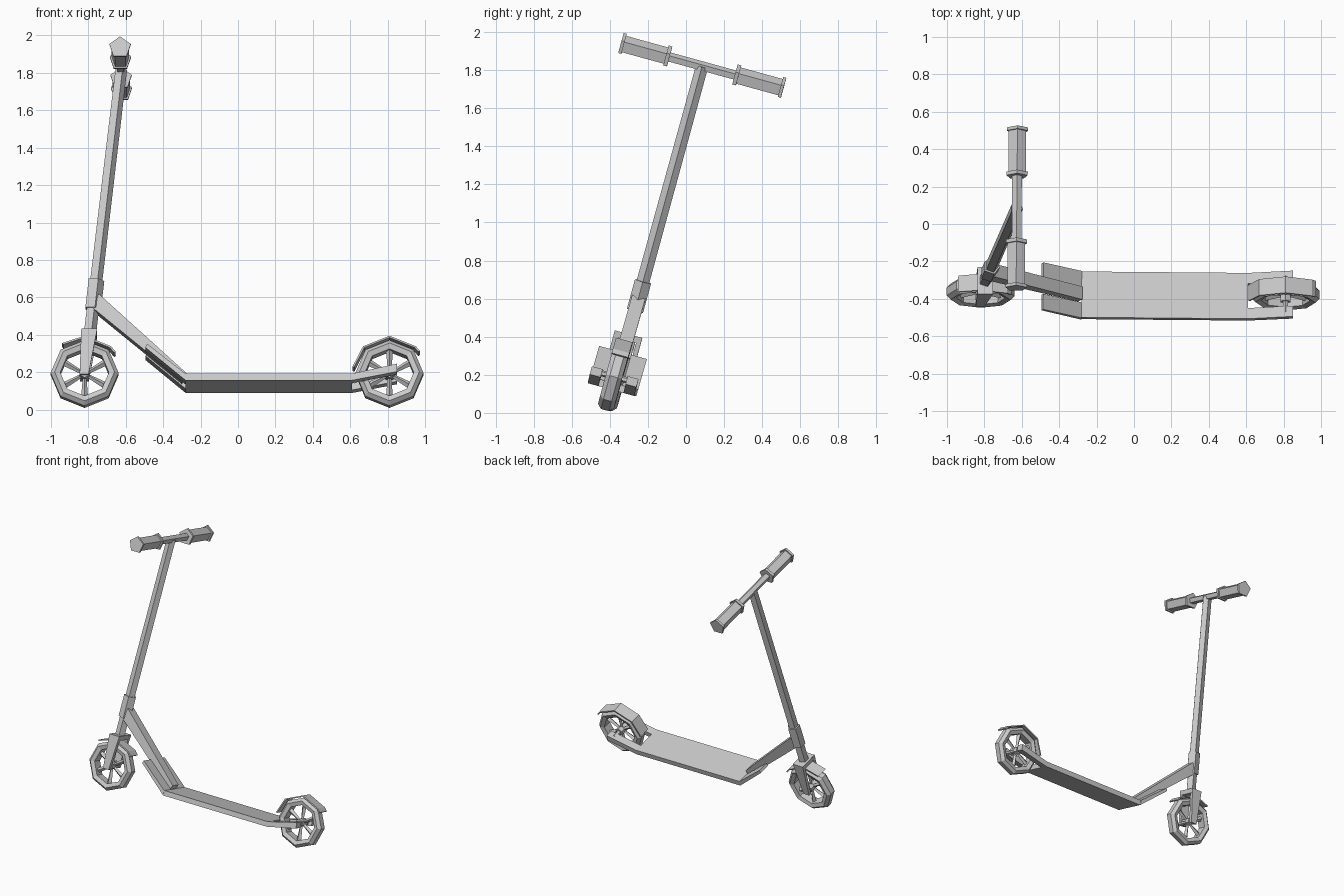
import bpy, bmesh, math
from mathutils import Matrix, Vector

cube = bpy.data.objects.get("Cube")
if cube:
    bpy.data.objects.remove(cube, do_unlink=True)

grey = bpy.data.materials.new("light_grey")
grey.use_nodes = True
COLOUR = (0.6, 0.6, 0.6, 1)
grey.diffuse_color = COLOUR
grey.node_tree.nodes["Principled BSDF"].inputs["Base Color"].default_value = COLOUR

# The whole scooter leans over sideways, with its origin on the axle line
LEAN = (Matrix.Translation((0, -0.37, 0.19)) @ Matrix.Rotation(math.radians(-0.5), 4, 'Z')
        @ Matrix.Rotation(math.radians(-15.4), 4, 'X'))


def finish(name, bm):
    bmesh.ops.recalc_face_normals(bm, faces=bm.faces)
    mesh = bpy.data.meshes.new(name)
    bm.to_mesh(mesh)
    bm.free()
    mesh.materials.append(grey)
    obj = bpy.data.objects.new(name, mesh)
    obj.matrix_world = LEAN
    bpy.context.collection.objects.link(obj)
    return obj


def rod(name, a, b, r1, r2=None, sides=5, turn=0):
    """Straight prism or taper from a to b."""
    a, b = Vector(a), Vector(b)
    d = b - a
    side = Vector((0, 0, 1)) if abs(d.normalized().z) < 0.7 else Vector((1, 0, 0))
    u = (side - d * side.dot(d) / d.length_squared).normalized()
    w = d.normalized().cross(u)
    bm = bmesh.new()
    rings = []
    for centre, r in ((a, r1), (b, r1 if r2 is None else r2)):
        ring = []
        for i in range(sides):
            t = math.tau * i / sides + turn
            ring.append(bm.verts.new(centre + r * (u * math.cos(t) + w * math.sin(t))))
        rings.append(ring)
        bm.faces.new(ring)
    for i in range(sides):
        j = (i + 1) % sides
        bm.faces.new((rings[0][i], rings[0][j], rings[1][j], rings[1][i]))
    return finish(name, bm)


def plate(name, profile, y0, y1):
    """Side profile (x, z) extruded across the width."""
    bm = bmesh.new()
    face = bm.faces.new([bm.verts.new((x, y0, z)) for x, z in profile])
    out = bmesh.ops.extrude_face_region(bm, geom=[face])
    for v in out["geom"]:
        if isinstance(v, bmesh.types.BMVert):
            v.co.y = y1
    return finish(name, bm)


def wheel(name, cx):
    # Eight-sided tyre with a chamfered cross-section of (radius, offset)
    section = [(0.182, -0.022), (0.182, 0.022), (0.16, 0.044),
               (0.13, 0.034), (0.13, -0.034), (0.16, -0.044)]
    bm = bmesh.new()
    rings = []
    for i in range(8):
        t = math.tau * i / 8
        rings.append([bm.verts.new((cx + r * math.cos(t), y, r * math.sin(t)))
                      for r, y in section])
    n = len(section)
    for i in range(8):
        for k in range(n):
            a, b = rings[i], rings[(i + 1) % 8]
            bm.faces.new((a[k], a[(k + 1) % n], b[(k + 1) % n], b[k]))
    finish(name + "_tyre", bm)
    rod(name + "_hub", (cx, -0.04, 0), (cx, 0.04, 0), 0.03, sides=6)
    for i in range(6):
        t = math.tau * (i + 0.5) / 6
        c, s = math.cos(t), math.sin(t)
        rod(name + "_spoke", (cx + 0.02 * c, 0, 0.02 * s), (cx + 0.135 * c, 0, 0.135 * s),
            0.01, 0.019, sides=4)


def fender(name, cx, angles, half):
    # Thin bent strip over the wheel
    outline = []
    for r, order in ((0.2, angles), (0.19, angles[::-1])):
        outline += [(cx + r * math.cos(math.radians(t)), r * math.sin(math.radians(t)))
                    for t in order]
    plate(name, outline, -half, half)


FRONT, REAR = -0.82, 0.81


def steer(z, y=0):
    """Point on the raked steering axis."""
    return Vector((FRONT + 0.112 * z, y, z))


# Wheels, axles and mudguards
wheel("front", FRONT)
wheel("rear", REAR)
fender("front_mudguard", FRONT, [127, 90, 45, 34], 0.045)
fender("rear_mudguard", REAR, [172, 135, 90, 45, 36], 0.045)
rod("front_axle", (FRONT, -0.06, 0), (FRONT, 0.06, 0), 0.016, sides=6)
rod("rear_axle", (REAR, -0.1, 0), (REAR, 0.1, 0), 0.016, sides=6)

# Fork
for side in (-1, 1):
    plate("fork_blade", [(FRONT - 0.026, -0.02), (FRONT + 0.022, -0.02),
                         (FRONT + 0.066, 0.225), (FRONT - 0.018, 0.225)],
          side * 0.05, side * 0.075)
plate("fork_crown", [(FRONT - 0.016, 0.198), (FRONT + 0.062, 0.198),
                     (FRONT + 0.066, 0.232), (FRONT - 0.018, 0.232)], -0.075, 0.075)

# Steering column and head tube
rod("steering_column", steer(0.21), steer(1.69), 0.036, 0.034)
rod("head_tube", steer(0.36), steer(0.52), 0.046)

# Handlebar with flanged grips
TOP = steer(1.69)


def bar(name, y0, y1, r):
    rod(name, TOP + Vector((0, y0, 0)), TOP + Vector((0, y1, 0)), r)


bar("handlebar", -0.43, 0.43, 0.027)
for side in (-1, 1):
    bar("grip", side * 0.19, side * 0.435, 0.049)
    bar("grip_inner_flange", side * 0.178, side * 0.198, 0.06)
    bar("grip_outer_flange", side * 0.426, side * 0.443, 0.06)

# Neck beam from the head tube down to the deck
plate("neck", [(-0.775, 0.355), (-0.745, 0.435), (-0.275, -0.005),
               (-0.3, -0.045)], -0.036, 0.036)

# Deck with split raised nose and rear arms
plate("deck", [(-0.28, -0.07), (0.61, -0.07), (0.61, -0.033), (-0.28, -0.033)], -0.127, 0.127)
for side in (-1, 1):
    plate("deck_nose", [(-0.28, -0.07), (-0.28, -0.033), (-0.485, 0.132), (-0.495, 0.112)],
          side * 0.044, side * 0.13)
    plate("rear_arm", [(0.61, -0.07), (0.85, -0.022), (0.85, 0.022), (0.61, -0.033)],
          side * 0.068, side * 0.127)
